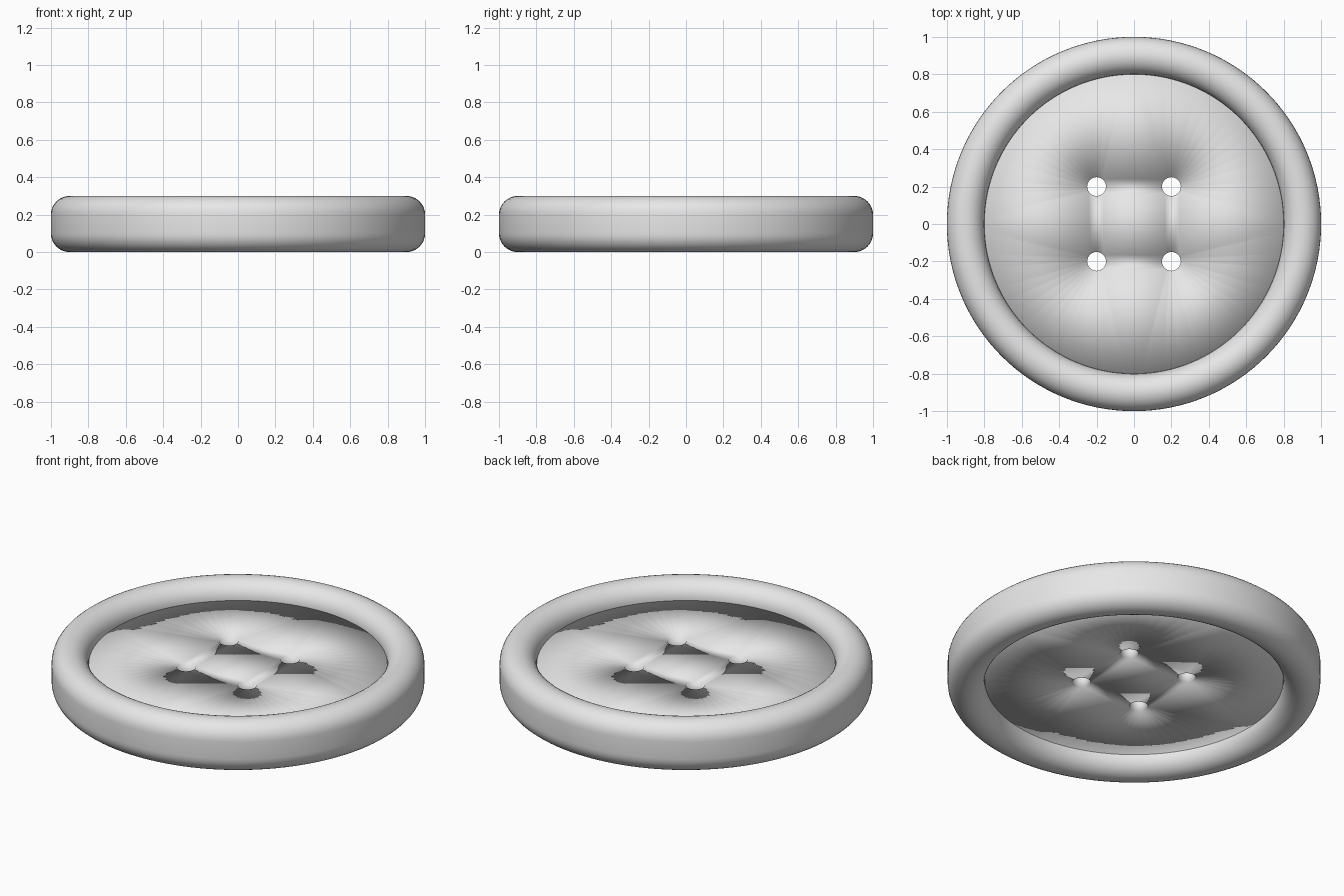
import bpy
import bmesh
from math import pi, sin, cos, radians
from mathutils import Vector, Matrix

cube = bpy.data.objects.get("Cube")
if cube:
    bpy.data.objects.remove(cube, do_unlink=True)

RIM_RADIUS = 0.9      # centre line of the rim
TUBE = 0.1            # rounding of the rim, also half its width
HEIGHT = 0.3
MID = HEIGHT / 2
DISC_THICKNESS = 0.1
HOLE_RADIUS = 0.05
HOLE_OFFSET = 0.2

grey = bpy.data.materials.new("plain_grey")
grey.use_nodes = True
grey.diffuse_color = (0.8, 0.8, 0.8, 1)
grey.node_tree.nodes["Principled BSDF"].inputs["Base Color"].default_value = (0.8, 0.8, 0.8, 1)


def make_object(name, bm):
    """Turn a bmesh into a grey, smoothly shaded object."""
    bmesh.ops.recalc_face_normals(bm, faces=bm.faces)
    mesh = bpy.data.meshes.new(name)
    bm.to_mesh(mesh)
    bm.free()
    mesh.materials.append(grey)
    obj = bpy.data.objects.new(name, mesh)
    bpy.context.collection.objects.link(obj)
    return obj


def smooth(obj):
    bpy.ops.object.select_all(action="DESELECT")
    obj.select_set(True)
    bpy.context.view_layer.objects.active = obj
    bpy.ops.object.shade_smooth_by_angle(angle=radians(35))


# Rim: an upright stadium profile spun around the z axis
bm = bmesh.new()
steps = 16
profile = []
for start, z in ((0, HEIGHT - TUBE), (pi, TUBE)):
    for i in range(steps + 1):
        a = start + pi * i / steps
        profile.append(bm.verts.new((RIM_RADIUS + TUBE * cos(a), 0, z + TUBE * sin(a))))
edges = [bm.edges.new((v, profile[i - 1])) for i, v in enumerate(profile)]
bmesh.ops.spin(bm, geom=profile + edges, cent=(0, 0, 0), axis=(0, 0, 1),
               angle=2 * pi, steps=128, use_merge=True)
bmesh.ops.remove_doubles(bm, verts=bm.verts, dist=0.0001)
smooth(make_object("rim", bm))

# Centre disc: a flat sheet with four thread holes, tucked slightly into the rim
bm = bmesh.new()
bmesh.ops.create_circle(bm, segments=128, radius=RIM_RADIUS - TUBE + 0.01,
                        matrix=Matrix.Translation((0, 0, MID)))
for sx in (-1, 1):
    for sy in (-1, 1):
        place = Vector((sx * HOLE_OFFSET, sy * HOLE_OFFSET, MID))
        bmesh.ops.create_circle(bm, segments=32, radius=HOLE_RADIUS,
                                matrix=Matrix.Translation(place))
bmesh.ops.triangle_fill(bm, edges=bm.edges[:], use_beauty=True, normal=(0, 0, 1))
disc = make_object("centre_disc", bm)
solid = disc.modifiers.new("thickness", "SOLIDIFY")
solid.thickness = DISC_THICKNESS
solid.offset = 0
smooth(disc)
